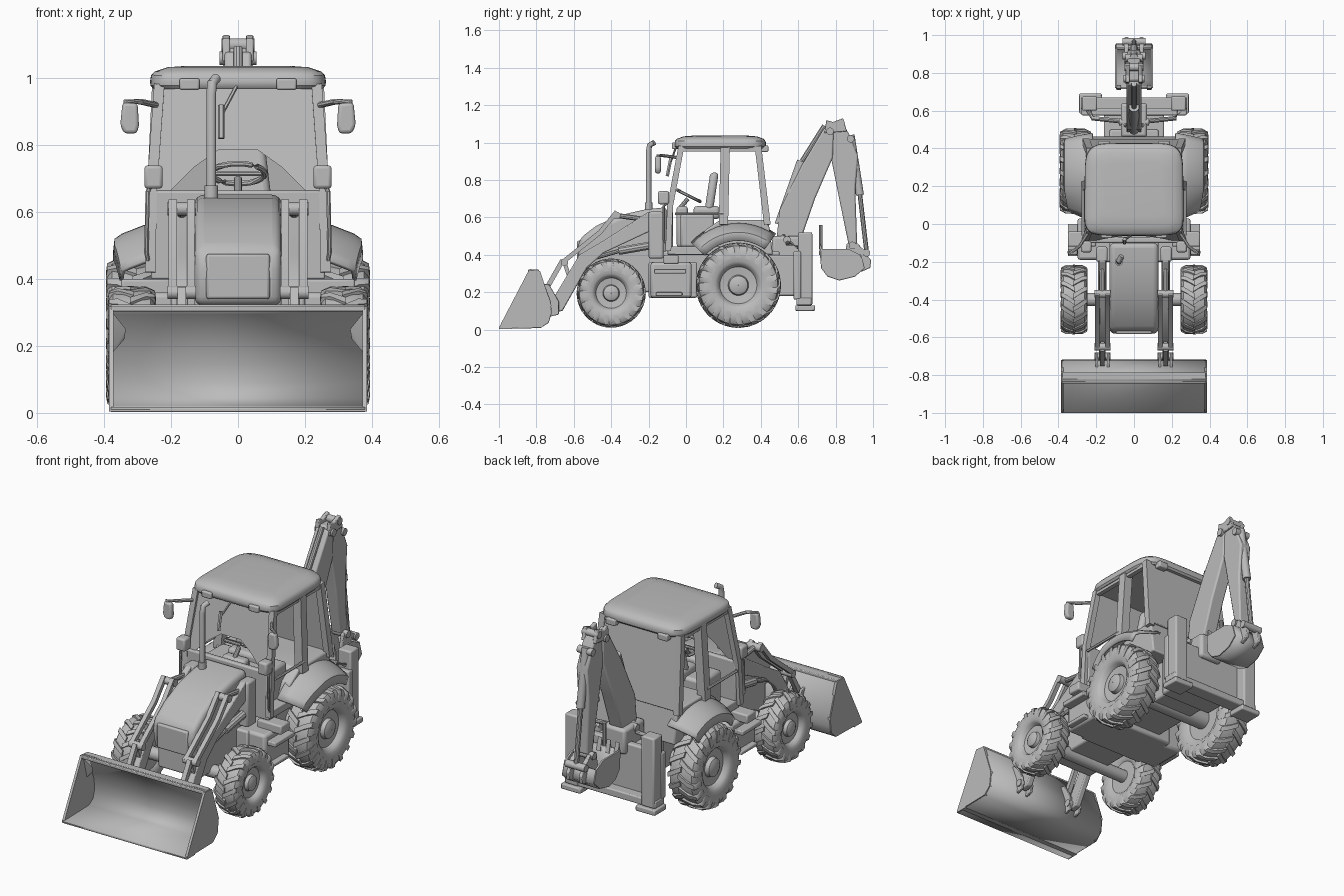
import bpy, bmesh, math
from mathutils import Vector

cube = bpy.data.objects.get("Cube")
if cube:
    bpy.data.objects.remove(cube)

mat = bpy.data.materials.new("plain_grey")
mat.use_nodes = True
GREY = (0.5, 0.5, 0.5, 1)
mat.diffuse_color = GREY
mat.node_tree.nodes["Principled BSDF"].inputs["Base Color"].default_value = GREY
parts = []


def finish(name, bm, bevel=0, seg=2):
    bmesh.ops.recalc_face_normals(bm, faces=bm.faces)
    me = bpy.data.meshes.new(name)
    bm.to_mesh(me)
    bm.free()
    me.materials.append(mat)
    ob = bpy.data.objects.new(name, me)
    bpy.context.collection.objects.link(ob)
    if bevel:
        m = ob.modifiers.new("bevel", "BEVEL")
        m.width, m.segments, m.limit_method = bevel, seg, "ANGLE"
    parts.append(ob)
    return ob


def hull(name, pts, bevel=0, seg=2):
    bm = bmesh.new()
    bmesh.ops.convex_hull(bm, input=[bm.verts.new(p) for p in pts])
    bmesh.ops.dissolve_limit(bm, angle_limit=0.01, verts=bm.verts, edges=bm.edges)
    return finish(name, bm, bevel, seg)


def box(name, x, y, z, bevel=0, seg=2):
    return hull(name, [(a, b, c) for a in x for b in y for c in z], bevel, seg)


def plate(name, outline, shift, bevel=0, seg=2):
    """Flat outline pushed along the shift vector."""
    bm = bmesh.new()
    f = bm.faces.new([bm.verts.new(p) for p in outline])
    g = bmesh.ops.extrude_face_region(bm, geom=[f])["geom"]
    bmesh.ops.translate(bm, vec=shift, verts=[v for v in g if isinstance(v, bmesh.types.BMVert)])
    return finish(name, bm, bevel, seg)


def prism(name, prof, x0, x1, bevel=0, seg=2):
    """Side profile of (y, z) points pushed out from x0 to x1."""
    return plate(name, [(x0, y, z) for y, z in prof], (x1 - x0, 0, 0), bevel, seg)


def loft(name, rings, closed=False, thick=0):
    """Skin a list of equal-length point rings; closed joins last to first."""
    bm = bmesh.new()
    vs = [[bm.verts.new(p) for p in r] for r in rings]
    n = len(vs)
    for i in range(n if closed else n - 1):
        a, b = vs[i], vs[(i + 1) % n]
        for j in range(len(a) - 1):
            bm.faces.new((a[j], a[j + 1], b[j + 1], b[j]))
    ob = finish(name, bm)
    if thick:
        m = ob.modifiers.new("solid", "SOLIDIFY")
        m.thickness, m.offset = thick, 0
    return ob


def tube(name, pts, r, sides=10):
    """Round pipe (or square bar with sides=4) along a path."""
    bm = bmesh.new()
    pts = [Vector(p) for p in pts]
    rings = []
    for i, p in enumerate(pts):
        d = (pts[min(i + 1, len(pts) - 1)] - pts[max(i - 1, 0)]).normalized()
        u = d.cross(Vector((1, 0, 0)) if abs(d.x) < .8 else Vector((0, 1, 0))).normalized()
        v = d.cross(u)
        an = [math.tau * (k + .5) / sides for k in range(sides)]
        rings.append([bm.verts.new(p + r * (u * math.cos(t) + v * math.sin(t))) for t in an])
    for a, b in zip(rings, rings[1:]):
        for k in range(sides):
            bm.faces.new((a[k], a[k - 1], b[k - 1], b[k]))
    bm.faces.new(rings[0])
    bm.faces.new(rings[-1])
    return finish(name, bm)


def pin(name, y, z, x0, x1, r):
    return tube(name, [(x0, y, z), (x1, y, z)], r, 16)


def wheel(name, s, xc, y, z, r, w, rim, lugs):
    """Lathed tyre and rim with chevron tread lugs."""
    h, b = w / 2, r * 0.95
    prof = [(-h * .8, 0), (-h * .8, rim), (-h * .95, rim * 1.15), (-h, b * .76), (-h * .96, b * .88), (-h * .8, b * .97),
            (-h * .4, b), (h * .4, b), (h * .8, b * .97), (h * .96, b * .88), (h, b * .76), (h * .95, rim * 1.15),
            (h * .82, rim), (h * .55, rim * .9), (h * .48, rim * .5), (h * .75, rim * .45), (h * .85, rim * .3), (h * .87, .001)]

    def at(px, pr, t):
        return (s * (xc + px), y + pr * math.cos(t), z + pr * math.sin(t))
    loft(name + "_tyre", [[at(px, pr, math.tau * i / 40) for px, pr in prof] for i in range(40)], True)
    bm = bmesh.new()
    for i in range(lugs):
        for side in (-1, 1):
            t0 = math.tau * (i + side * .25) / lugs
            rows = []
            for px, top, dt in ((-.08, 1, 0), (.6, .99, -.55), (.98, .92, -.85), (1.03, .8, -.95)):
                t, hw = t0 + dt * 5 / lugs, 1.1 / lugs
                lo = top * r - .15 * r
                rows.append([bm.verts.new(at(side * px * h, pr, t + e)) for pr, e in
                             ((lo, -hw * 1.4), (top * r, -hw), (top * r, hw), (lo, hw * 1.4))])
            for a, c in zip(rows, rows[1:]):
                for k in range(4):
                    bm.faces.new((a[k], a[k - 1], c[k - 1], c[k]))
            bm.faces.new(rows[0])
            bm.faces.new(rows[-1])
    finish(name + "_tread", bm)


# chassis, axles and hood
box("chassis", (-.13, .13), (-.52, .5), (.2, .42), .01)
box("gearbox", (-.2, .2), (-.2, .06), (.17, .36), .01)
box("rear_chassis", (-.16, .16), (.42, .6), (.18, .4), .01)
pin("front_axle", -.4, .2, -.28, .28, .035)
pin("rear_axle", .28, .235, -.28, .28, .05)
prism("hood", [(-.56, .32), (-.58, .43), (-.565, .49), (-.48, .555), (-.36, .61), (-.22, .642), (-.1, .655), (-.1, .32)],
      -.13, .13, .028, 4)
box("grille_panel", (-.095, .095), (-.583, -.55), (.34, .475), .008)

# cab
box("cab_front_wall", (-.258, .258), (-.1, -.07), (.4, .665), .008)
box("cab_floor", (-.26, .26), (-.1, .3), (.4, .445), .005)
prism("cab_rear_base", [(.05, .42), (.1, .53), (.18, .585), (.44, .585), (.465, .4)], -.255, .255, .008)
hull("rear_panel", [(sx * x, y + d, z) for sx in (1, -1) for d in (0, -.02)
                    for x, y, z in ((.235, .4, .97), (.262, .45, .58))], .004)
# windscreen with an arched lower cut-out
screen = [(-.258, .66), (-.2, .665), (-.13, .735), (-.06, .785), (.06, .785), (.13, .735), (.2, .665), (.258, .66),
          (.235, .975), (-.235, .975)]
plate("windscreen", [(x, -.088 + (z - .66) * .19, z) for x, z in screen], (0, .006, 0))


# roof with rounded corners, slightly narrower at the rear
def roof_ring(k, z):
    pw = lambda c: math.copysign(abs(c) ** .32, c)
    an = [math.tau * i / 48 for i in range(48)]
    return [((.262 - .012 * math.sin(t)) * k * pw(math.cos(t)), .183 + .245 * k * pw(math.sin(t)), z) for t in an]


hull("roof", sum([roof_ring(k, z) for k, z in ((.96, .968), (.995, .978), (1, .99), (.99, 1.008), (.95, 1.02), (.8, 1.033),
                                               (.6, 1.037))], []))
box("console", (-.07, .07), (-.05, .01), (.44, .66), .015)
box("side_console", (-.2, .2), (-.03, .15), (.44, .62), .015)
box("seat_cushion", (-.1, .1), (.04, .18), (.59, .66), .02, 3)
hull("seat_back", [(sx * x, y + d, z) for sx in (1, -1) for d in (0, .045)
                   for x, y, z in ((.1, .1, .64), (.075, .13, .84))], .02, 3)
tube("steering_column", [(0, -.04, .64), (0, .01, .7)], .012)
rim = [(.08 * math.cos(t), .015 + .06 * math.sin(t), .715 - .03 * math.sin(t))
       for t in (math.tau * i / 24 for i in range(25))]
tube("steering_wheel", rim, .009, 8)
tube("steering_spoke", [(-.08, .015, .715), (.08, .015, .715)], .008, 8)

for s, side in ((1, "left"), (-1, "right")):
    def P(*pts):
        return [(s * x, y, z) for x, y, z in pts]
    # cab frame
    tube(side + "_front_pillar", P((.262, -.095, .42), (.258, -.085, .66), (.235, -.025, .98)), .022, 4)
    tube(side + "_middle_pillar", P((.252, .2, .56), (.232, .21, .98)), .035, 4)
    tube(side + "_rear_pillar", P((.255, .435, .56), (.235, .385, .98)), .025, 4)
    tube(side + "_roof_rail", P((.235, -.03, .965), (.235, .39, .965)), .018, 4)
    tube(side + "_door_handle", P((.27, -.06, .62), (.27, .2, .62)), .008, 6)
    box(side + "_roof_light", (s * .115, s * .175), (-.075, -.03), (.965, 1.0), .006)
    box(side + "_rear_light", (s * .13, s * .19), (.4, .44), (.95, .985), .006)
    box(side + "_front_lamp", (s * .225, s * .28), (-.15, -.09), (.67, .74), .01)
    tube(side + "_mirror_arm", P((.245, -.05, .92), (.29, -.12, .93), (.335, -.15, .93), (.34, -.15, .88)), .009, 8)
    hull(side + "_mirror", [(s * x, y, z) for y in (-.165, -.135) for x, z in
                            ((.302, .835), (.34, .835), (.352, .86), (.345, .928), (.3, .925), (.296, .86))], .01, 3)
    tube(side + "_handrail", P((.268, -.1, .45), (.274, -.12, .48), (.27, -.12, .66), (.262, -.09, .68)), .007, 8)
    # rear fender arch
    arch = []
    for i in range(13):
        t = math.radians(54 + 7 * i)
        tip = .02 * max(0, (i - 8) / 4)
        arch.append([(s * x, .28 + r * math.cos(t), .235 + r * math.sin(t)) for x, r in
                     ((.22, .338), (.282, .32), (.345 - tip, .295), (.364 - tip, .282), (.368 - tip, .24))])
    loft(side + "_fender", arch, False, .012)
    # tank and steps
    box(side + "_tank", (s * .15, s * .3), (-.19, .03), (.17, .36), .015)
    box(side + "_step", (s * .28, s * .35), (-.17, 0), (.3, .325), .005)
    box(side + "_lower_step", (s * .26, s * .33), (-.16, -.02), (.18, .2), .005)
    box(side + "_front_bracket", (s * .2, s * .35), (-.12, -.04), (.35, .4), .008)
    # wheels
    wheel(side + "_rear_wheel", s, .31, .28, .237, .228, .165, .11, 18)
    wheel(side + "_front_wheel", s, .317, -.4, .195, .185, .14, .09, 16)
    # loader arm, levers and cylinders
    prism(side + "_loader_arm", [(-.14, .62), (-.2, .63), (-.45, .47), (-.57, .4), (-.72, .15), (-.71, .09), (-.66, .1),
                                 (-.53, .33), (-.44, .41), (-.14, .55)], s * .15, s * .185, .006)
    box(side + "_arm_tower", (s * .14, s * .2), (-.2, -.12), (.38, .63), .01)
    tube(side + "_tilt_cylinder", P((.168, -.15, .58), (.168, -.37, .61)), .014)
    for x in (.14, .195):
        tube(side + "_tilt_lever", P((x, -.37, .63), (x, -.46, .52), (x, -.66, .36)), .017, 4)
    tube(side + "_lift_cylinder", P((.168, -.13, .46), (.168, -.36, .42)), .022)
    tube(side + "_lift_rod", P((.168, -.36, .42), (.168, -.5, .38)), .012)
    tube(side + "_bucket_link", P((.168, -.66, .37), (.168, -.745, .22)), .018, 4)
    tube(side + "_tilt_link", P((.168, -.65, .36), (.168, -.61, .24)), .015, 4)
    for y, z in ((-.37, .61), (-.65, .36), (-.7, .12)):
        pin(side + "_arm_pin", y, z, s * .125, s * .21, .02)
    for x in (.13, .19):
        prism(side + "_bucket_ear", [(-.68, .08), (-.68, .15), (-.73, .24), (-.765, .245), (-.73, .15), (-.725, .07)],
              s * x, s * (x + .014), .003)
    # bucket side plates
    prism(side + "_bucket_side", [(-1, .008), (-.985, .04), (-.84, .318), (-.78, .312), (-.72, .13), (-.73, .05), (-.77, .012)],
          s * .372, s * .386)
    hull(side + "_bucket_gusset", P((.375, -.83, .3), (.375, -.78, .3), (.375, -.8, .18), (.335, -.805, .25), (.34, -.79, .22)))
    # rear stabiliser legs and hoses
    box(side + "_stabiliser", (s * .195, s * .275), (.6, .675), (.13, .52), .008)
    box(side + "_stabiliser_foot", (s * .17, s * .29), (.585, .69), (.1, .13), .006)
    tube(side + "_rear_hose", P((.24, .6, .44), (.22, .56, .46), (.08, .545, .46), (.04, .52, .5)), .012)
    # digger linkage, head plates and bucket cheeks
    prism(side + "_dipper_head", [(.74, 1.05), (.75, 1.12), (.785, 1.11), (.84, 1.13), (.86, 1.06)], s * .024, s * .046, .004)
    tube(side + "_digger_link", P((.04, .9, .45), (.04, .97, .4)), .017, 4)
    prism(side + "_digger_cheek", [(.72, .43), (.725, .33), (.76, .285), (.82, .265), (.9, .285), (.95, .33), (.93, .4), (.87, .43)],
          s * .09, s * .1)
    prism(side + "_digger_ear", [(.84, .36), (.86, .46), (.92, .46), (.99, .37), (.985, .33), (.94, .31)], s * .03, s * .05, .004)

# front loader bucket
shell = [(-1, .01), (-.78, .015), (-.74, .04), (-.725, .09), (-.73, .15), (-.785, .3), (-.835, .318)]
loft("bucket_shell", [[(x, y, z) for y, z in shell] for x in (-.38, .38)], False, .014)
box("bucket_top_lip", (-.38, .38), (-.845, -.785), (.303, .32), .004)
box("bucket_cutting_edge", (-.386, .386), (-1, -.93), (.004, .016))

# exhaust and wiper
tube("exhaust", [(-.08, -.2, .6), (-.08, -.2, .95), (-.078, -.195, .985), (-.065, -.17, 1.0)], .015, 12)
tube("exhaust_base", [(-.08, -.2, .6), (-.08, -.2, .68)], .021, 12)
tube("wiper_arm", [(0, -.05, .985), (-.045, -.08, .9)], .006, 6)
tube("wiper_blade", [(-.05, -.1, .82), (-.05, -.08, .92)], .01, 6)

# rear frame
box("rear_frame", (-.28, .28), (.575, .615), (.16, .42), .008)
box("rear_beam", (-.28, .28), (.59, .67), (.13, .17), .006)
box("slew_post", (-.07, .07), (.46, .64), (.36, .5), .015)

# digger boom, dipper and cylinders
prism("boom", [(.48, .44), (.5, .64), (.62, .88), (.74, 1.08), (.79, 1.07), (.785, .92), (.69, .7), (.6, .44)], -.04, .04, .008)
tube("boom_cylinder", [(0, .5, .56), (0, .62, .9)], .028, 12)
tube("boom_rod", [(0, .62, .9), (0, .74, 1.09)], .014)
prism("dipper", [(.735, 1.04), (.76, 1.09), (.845, 1.09), (.875, 1.04), (.92, .93), (.905, .75), (.915, .46), (.87, .45), (.815, .72), (.775, .92)],
      -.034, .034, .008)
tube("digger_cylinder", [(0, .88, 1.04), (0, .93, .72)], .022, 12)
tube("digger_rod", [(0, .93, .72), (0, .965, .42)], .013)
for y, z, w in ((.77, 1.06, .055), (.83, 1.1, .05), (.88, 1.02, .045), (.89, .45, .06), (.965, .41, .06), (.54, .48, .08)):
    pin("digger_pin", y, z, -w, w, .02)

# digger bucket with teeth
scoop = [(.72, .43), (.728, .33), (.76, .288), (.82, .268), (.9, .288), (.95, .33), (.93, .4)]
loft("digger_bucket", [[(x, y, z) for y, z in scoop] for x in (-.095, .095)], False, .012)
for x in (-.08, -.027, .027, .08):
    hull("digger_tooth", [(x + a, y, z) for a in (-.012, .012) for y, z in ((.71, .4), (.735, .4), (.718, .47))])
tube("rear_lever", [(0, .72, .43), (0, .72, .56)], .01)

# smooth shading with sharp edges kept
bpy.ops.object.select_all(action="DESELECT")
for ob in parts:
    ob.select_set(True)
bpy.context.view_layer.objects.active = parts[0]
bpy.ops.object.shade_smooth_by_angle(angle=math.radians(35))
